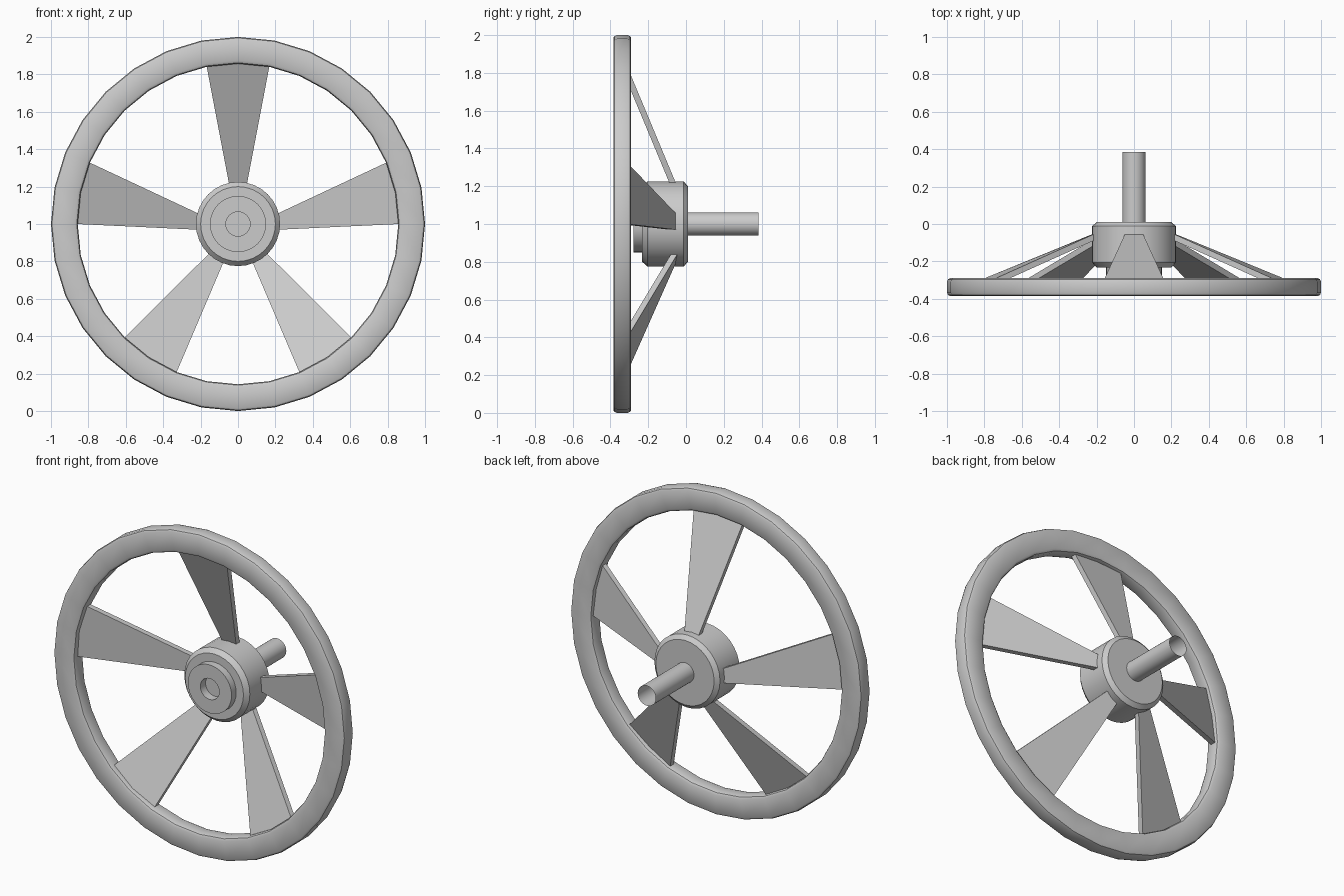
import bpy, bmesh, math

if "Cube" in bpy.data.objects:
    bpy.data.objects.remove(bpy.data.objects["Cube"])

CZ = 1.0  # height of the wheel axis


def finish(name, bm, angle=None):
    bmesh.ops.recalc_face_normals(bm, faces=bm.faces)
    me = bpy.data.meshes.new(name)
    bm.to_mesh(me)
    bm.free()
    ob = bpy.data.objects.new(name, me)
    bpy.context.collection.objects.link(ob)
    if angle:
        bpy.ops.object.select_all(action='DESELECT')
        ob.select_set(True)
        bpy.context.view_layer.objects.active = ob
        bpy.ops.object.shade_smooth_by_angle(angle=math.radians(angle))
    return ob


def lathe(name, profile, n=32, loop=False, caps=False, angle=35):
    """Revolve (radius, y) points about the wheel axis."""
    bm = bmesh.new()
    rings = []
    for r, y in profile:
        rings.append([bm.verts.new((r * math.sin(2 * math.pi * i / n), y,
                                    CZ + r * math.cos(2 * math.pi * i / n)))
                      for i in range(n)])
    pairs = list(zip(rings, rings[1:])) + ([(rings[-1], rings[0])] if loop else [])
    for a, b in pairs:
        for i in range(n):
            j = (i + 1) % n
            bm.faces.new((a[i], a[j], b[j], b[i]))
    if caps:
        bm.faces.new(rings[0])
        bm.faces.new(rings[-1])
    return finish(name, bm, angle)


def spoke(name, mid, in_a, in_b):
    """Flat tapered blade from two hub points (x, z) to one rim sector."""
    def line(p, ang, t):
        a = math.radians(ang)
        q = (0.86 * math.cos(a), 0.86 * math.sin(a))
        return (p[0] + (q[0] - p[0]) * t, -0.055 - 0.26 * t,
                CZ + p[1] + (q[1] - p[1]) * t)
    back = [line(in_a, mid - 11.25, -0.03), line(in_b, mid + 11.25, -0.03),
            line(in_b, mid + 11.25, 1.04), line(in_a, mid - 11.25, 1.04)]
    bm = bmesh.new()
    vb = [bm.verts.new(p) for p in back]
    vf = [bm.verts.new((x, y - 0.034, z)) for x, y, z in back]
    bm.faces.new(vb)
    bm.faces.new(vf)
    for i in range(4):
        j = (i + 1) % 4
        bm.faces.new((vb[i], vb[j], vf[j], vf[i]))
    finish(name, bm)


# Rim: rounded rectangular section
lathe("rim", [(0.985, -0.385), (0.995, -0.379), (1.0, -0.365),
              (1.0, -0.31), (0.995, -0.296), (0.985, -0.29),
              (0.875, -0.29), (0.862, -0.298), (0.857, -0.31),
              (0.857, -0.365), (0.862, -0.378), (0.875, -0.385)], loop=True)

# Hub with chamfered edges, stepped front boss and a blind centre hole
lathe("hub", [(0.2, 0.01), (0.225, -0.012), (0.225, -0.205), (0.2, -0.232),
              (0.15, -0.232), (0.15, -0.277), (0.065, -0.277),
              (0.065, -0.225)], caps=True)

# Steering shaft, open at its far end
lathe("shaft", [(0.062, 0.0), (0.062, 0.385)])

# Spokes: top one, then two mirrored pairs
spoke("spoke_top", 90, (0.049, 0.22), (-0.049, 0.22))
for side, s in (("right", 1), ("left", -1)):
    for level, mid, lo, hi in (
            ("upper", 11.25, (0.225, -0.03), (0.216, 0.058)),
            ("lower", -56.25, (0.08, -0.21), (0.172, -0.175))):
        if s > 0:
            spoke(f"spoke_{level}_{side}", mid, lo, hi)
        else:
            spoke(f"spoke_{level}_{side}", 180 - mid,
                  (-hi[0], hi[1]), (-lo[0], lo[1]))
